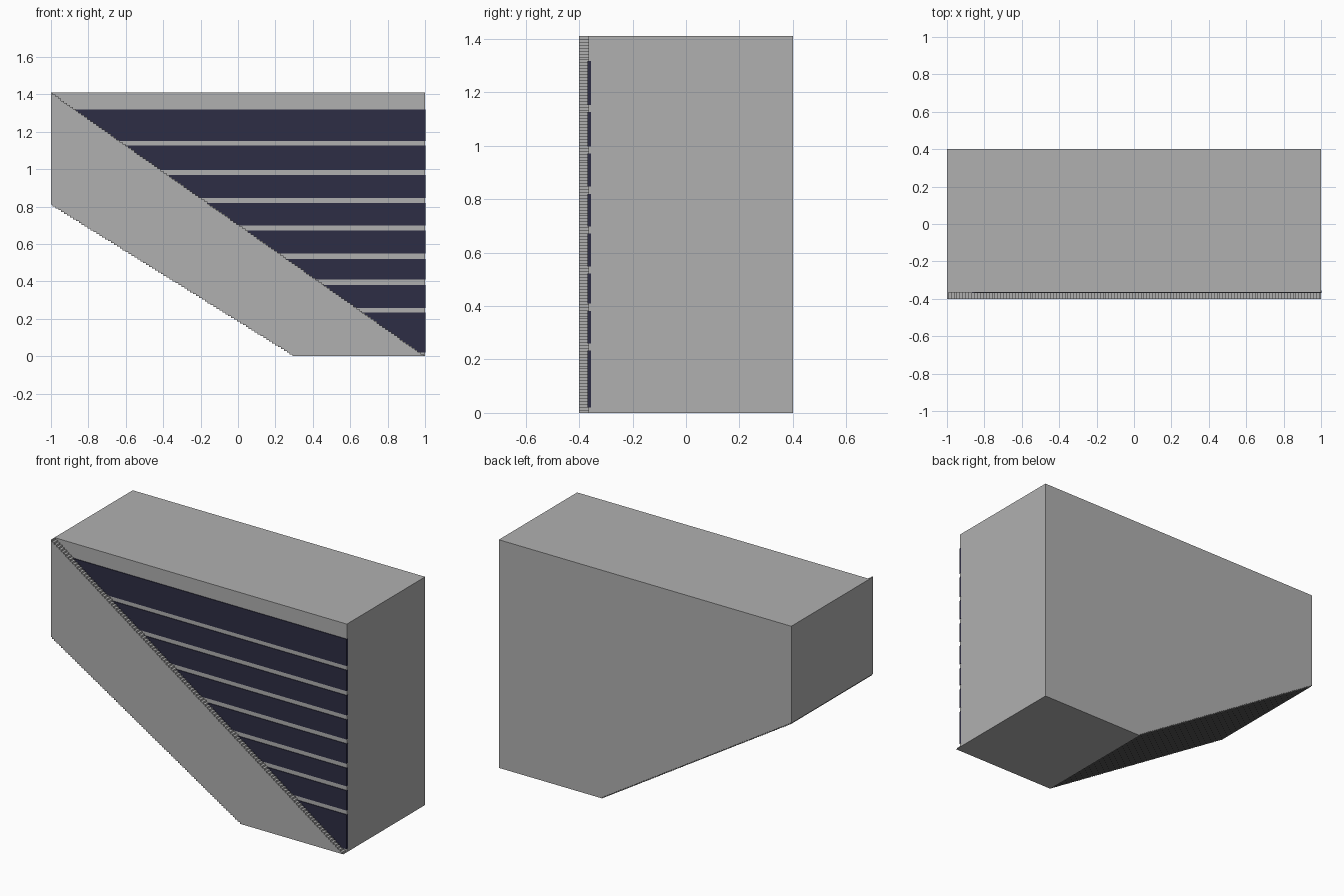
import bpy
import bmesh

cube = bpy.data.objects.get("Cube")
if cube:
    bpy.data.objects.remove(cube, do_unlink=True)

HEIGHT = 1.41
BACK, FACE, FRONT = 0.40, -0.365, -0.40


def material(name, rgb):
    mat = bpy.data.materials.new(name)
    mat.use_nodes = True
    mat.diffuse_color = (*rgb, 1)
    mat.node_tree.nodes["Principled BSDF"].inputs["Base Color"].default_value = (*rgb, 1)
    return mat


GREY = material("light grey", (0.434, 0.434, 0.434))
NAVY = material("dark navy", (0.027, 0.026, 0.058))


def stairs(start, end, steps):
    """Finely stepped line in the xz plane, centred on the straight line."""
    (x0, z0), (x1, z1) = start, end
    points = []
    for i in range(steps + 1):
        z = z0 + (z1 - z0) * i / steps
        for k in (max(i - 0.5, 0), min(i + 0.5, steps)):
            points.append((x0 + (x1 - x0) * k / steps, z))
    return points


def prism(name, profile, y_front, y_back, mat):
    """Extrude an xz profile along y."""
    bm = bmesh.new()
    face = bm.faces.new([bm.verts.new((x, y_front, z)) for x, z in profile])
    moved = bmesh.ops.extrude_face_region(bm, geom=[face])["geom"]
    verts = [v for v in moved if isinstance(v, bmesh.types.BMVert)]
    bmesh.ops.translate(bm, verts=verts, vec=(0, y_back - y_front, 0))
    bmesh.ops.recalc_face_normals(bm, faces=bm.faces)
    mesh = bpy.data.meshes.new(name)
    bm.to_mesh(mesh)
    bm.free()
    mesh.materials.append(mat)
    obj = bpy.data.objects.new(name, mesh)
    bpy.context.collection.objects.link(obj)
    return obj


# Main block with its stepped sloping underside
underside = stairs((-1, 0.81), (0.3, 0), 83)
prism("body", underside + [(1, 0), (1, HEIGHT), (-1, HEIGHT)], FACE, BACK, GREY)

# Raised front panel below the stepped diagonal
diagonal = stairs((1, 0), (-1, HEIGHT), 128)
prism("front_panel", underside + diagonal, FRONT, FACE, GREY)

# Dark horizontal slats, cut off along the diagonal
SLATS = [(0.02, 0.233), (0.259, 0.382), (0.409, 0.521), (0.548, 0.671),
         (0.698, 0.82), (0.847, 0.97), (0.997, 1.126), (1.152, 1.318)]


def diagonal_x(z):
    return 1 - 2 * z / HEIGHT


for n, (low, high) in enumerate(SLATS, 1):
    profile = [(diagonal_x(low) - 0.02, low), (1.0015, low),
               (1.0015, high), (diagonal_x(high) - 0.01, high)]
    prism(f"slat_{n}", profile, FACE - 0.004, FACE + 0.01, NAVY)
